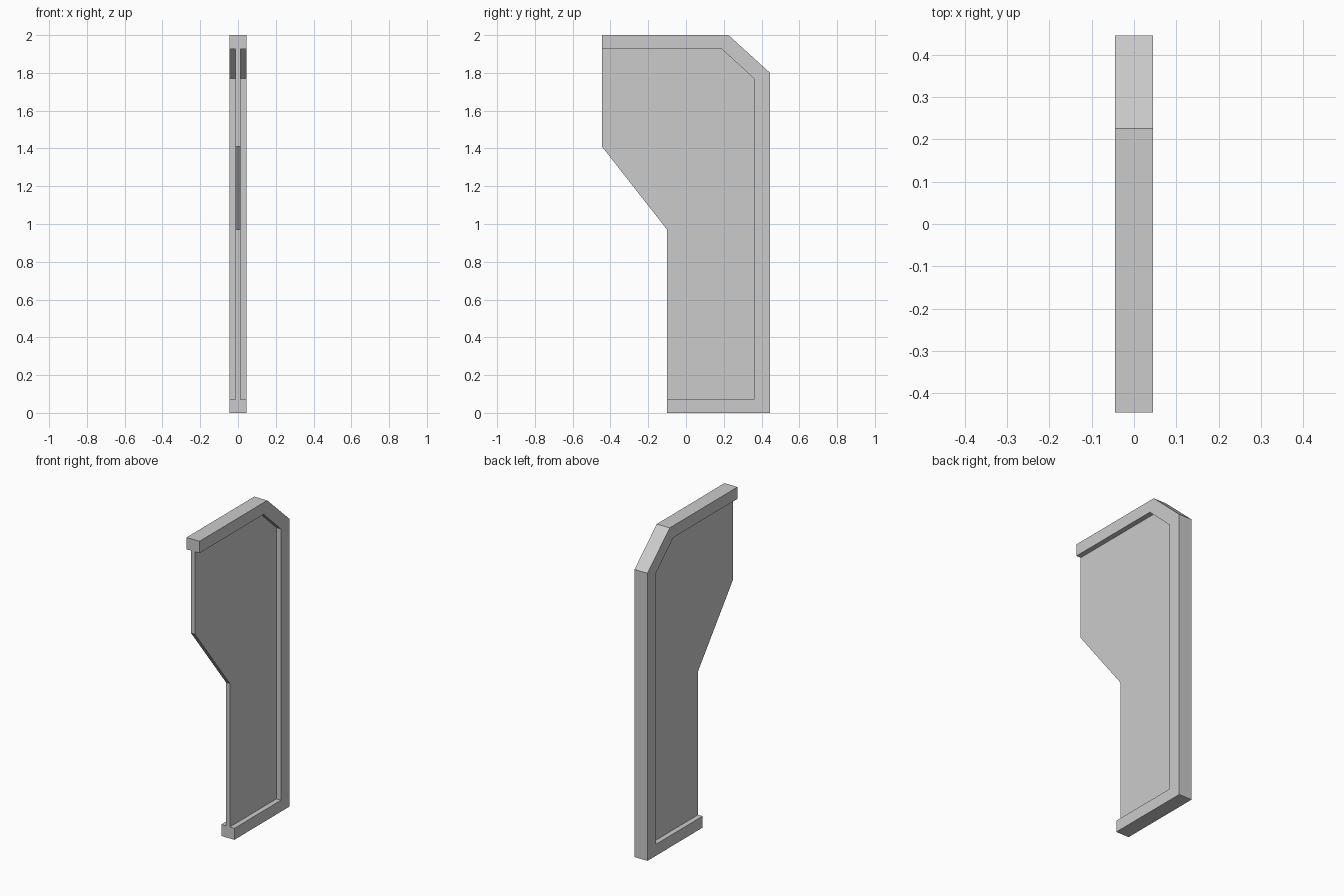
import bpy
import bmesh

cube = bpy.data.objects.get("Cube")
if cube:
    bpy.data.objects.remove(cube, do_unlink=True)

grey = bpy.data.materials.new("plain grey")
grey.use_nodes = True
colour = (0.6, 0.6, 0.6, 1)
grey.diffuse_color = colour
grey.node_tree.nodes["Principled BSDF"].inputs["Base Color"].default_value = colour


def extrude_profile(name, profile, half_width):
    """Extrude a (y, z) outline symmetrically along x."""
    bm = bmesh.new()
    face = bm.faces.new([bm.verts.new((-half_width, y, z)) for y, z in profile])
    result = bmesh.ops.extrude_face_region(bm, geom=[face])
    moved = [v for v in result["geom"] if isinstance(v, bmesh.types.BMVert)]
    bmesh.ops.translate(bm, verts=moved, vec=(2 * half_width, 0, 0))
    bmesh.ops.recalc_face_normals(bm, faces=bm.faces)
    mesh = bpy.data.meshes.new(name)
    bm.to_mesh(mesh)
    bm.free()
    mesh.materials.append(grey)
    obj = bpy.data.objects.new(name, mesh)
    bpy.context.collection.objects.link(obj)
    return obj


# Outer and inner edges of the rim, from bottom front round to top front
outer = [(-0.10, 0), (0.445, 0), (0.445, 1.80), (0.225, 2), (-0.445, 2)]
inner = [(-0.10, 0.072), (0.36, 0.072), (0.36, 1.77), (0.19, 1.926), (-0.445, 1.926)]

# Raised rim along the bottom, back, chamfer and top
extrude_profile("rim", outer + inner[::-1], 0.045)

# Thin recessed panel, open at the front with a sloping step
extrude_profile("panel", inner + [(-0.445, 1.41), (-0.10, 0.97)], 0.0135)
